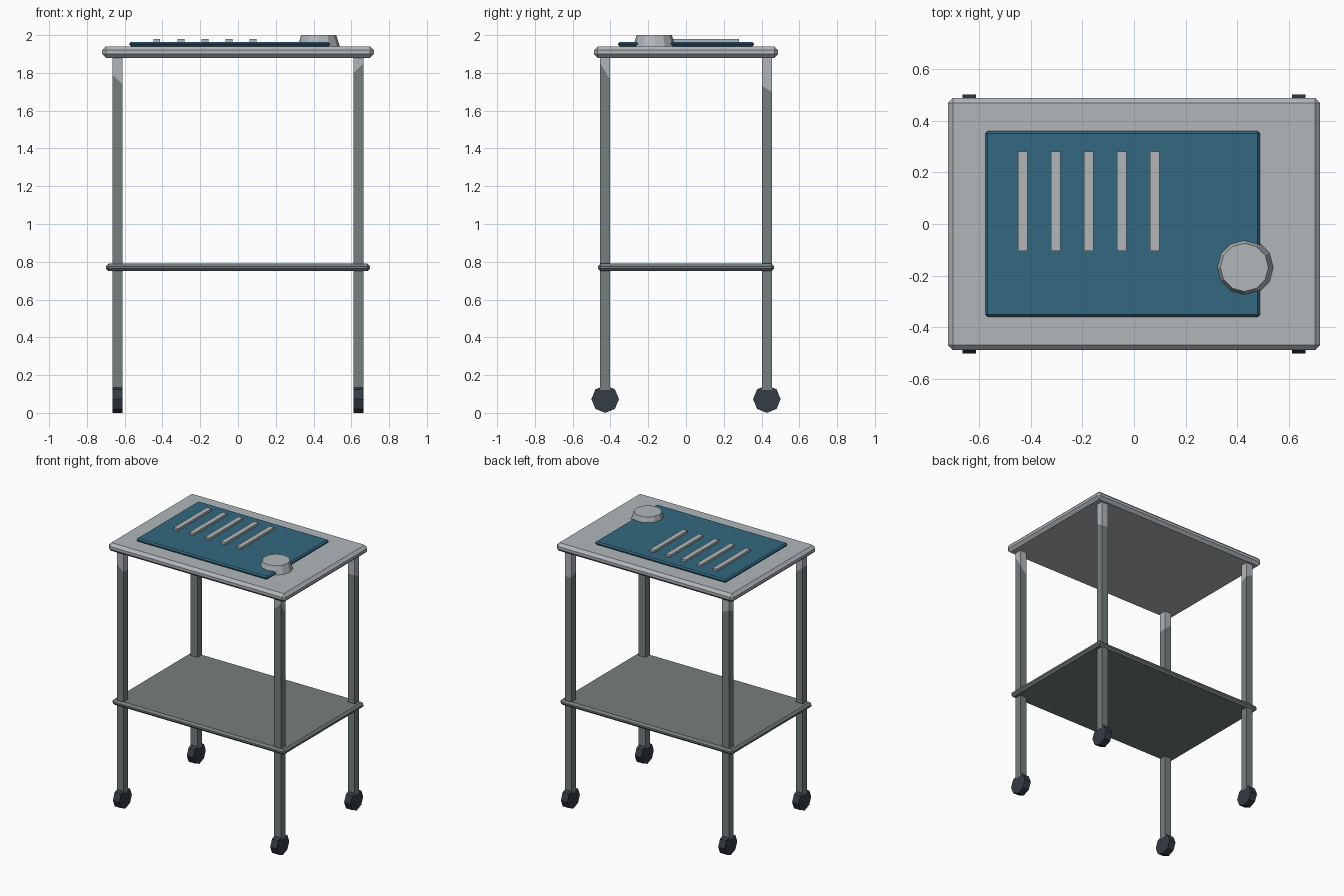
import bpy, bmesh, math
from mathutils import Vector

if "Cube" in bpy.data.objects:
    bpy.data.objects.remove(bpy.data.objects["Cube"])


def material(name, r, g, b):
    m = bpy.data.materials.new(name)
    m.use_nodes = True
    m.diffuse_color = (r, g, b, 1)
    m.node_tree.nodes["Principled BSDF"].inputs["Base Color"].default_value = (r, g, b, 1)
    return m


light_grey = material("light grey", 0.44, 0.47, 0.49)
steel_grey = material("steel grey", 0.18, 0.21, 0.21)
panel_blue = material("panel blue", 0.034, 0.14, 0.22)
wheel_dark = material("wheel dark", 0.034, 0.045, 0.058)


def finish(name, bm, *mats):
    mesh = bpy.data.meshes.new(name)
    bm.to_mesh(mesh)
    bm.free()
    for m in mats:
        mesh.materials.append(m)
    ob = bpy.data.objects.new(name, mesh)
    bpy.context.collection.objects.link(ob)
    return ob


def box_mesh(lo, hi):
    lo, hi = Vector(lo), Vector(hi)
    bm = bmesh.new()
    bmesh.ops.create_cube(bm, size=1)
    bmesh.ops.scale(bm, vec=hi - lo, verts=bm.verts)
    bmesh.ops.translate(bm, vec=(lo + hi) / 2, verts=bm.verts)
    return bm


def slab(name, lo, hi, mat, bevel=0):
    ob = finish(name, box_mesh(lo, hi), mat)
    if bevel:
        mod = ob.modifiers.new("chamfer", 'BEVEL')
        mod.width = bevel
        mod.segments = 1
    return ob


# Top and lower shelf
slab("table_top", (-0.72, -0.488, 1.88), (0.72, 0.488, 1.94), light_grey, 0.02)
slab("lower_shelf", (-0.70, -0.466, 0.75), (0.70, 0.466, 0.79), steel_grey, 0.014)

# Inset panel with raised slats
slab("top_panel", (-0.575, -0.36, 1.94), (0.487, 0.36, 1.964), panel_blue, 0.009)
for i in range(5):
    x = -0.43 + 0.1275 * i
    slab(f"slat_{i + 1}", (x - 0.018, -0.105, 1.955), (x + 0.018, 0.28, 1.98), light_grey)

# Tapered knob
bm = bmesh.new()
bmesh.ops.create_cone(bm, cap_ends=True, segments=12, radius1=0.112, radius2=0.093, depth=0.06)
bmesh.ops.translate(bm, vec=(0.427, -0.168, 1.97), verts=bm.verts)
finish("knob", bm, light_grey)


# Legs with a pale top end, split along a slanted plane
def leg(name, x, y, split, slope_x, slope_y):
    bm = box_mesh((x - 0.027, y - 0.026, 0.12), (x + 0.027, y + 0.026, 1.885))
    normal = Vector((-slope_x, -slope_y, 1))
    point = Vector((x, y, split))
    bmesh.ops.bisect_plane(bm, geom=bm.verts[:] + bm.edges[:] + bm.faces[:],
                           plane_co=point, plane_no=normal)
    for f in bm.faces:
        f.material_index = int((f.calc_center_median() - point).dot(normal) > 0)
    finish(name, bm, steel_grey, light_grey)


# Octagonal wheel on a sideways axle
def wheel(name, x, y):
    bm = bmesh.new()
    bmesh.ops.create_cone(bm, cap_ends=True, segments=8, radius1=0.073, radius2=0.073, depth=0.052)
    for v in bm.verts:
        a, b, c = v.co
        v.co = (x + c, y + a, 0.073 + b)
    bmesh.ops.recalc_face_normals(bm, faces=bm.faces)
    finish(name, bm, wheel_dark)


corners = {
    "front_left": (1, -1, 1.78, 1.0, -1.7),
    "front_right": (-1, -1, 1.765, -0.9, 0),
    "back_left": (1, 1, 1.715, 0, -0.6),
    "back_right": (-1, 1, 1.775, -0.5, 0.5),
}
for corner, (sx, sy, split, slope_x, slope_y) in corners.items():
    leg(corner + "_leg", sx * 0.638, sy * 0.428, split, slope_x, slope_y)
    wheel(corner + "_wheel", sx * 0.638, sy * 0.428)
